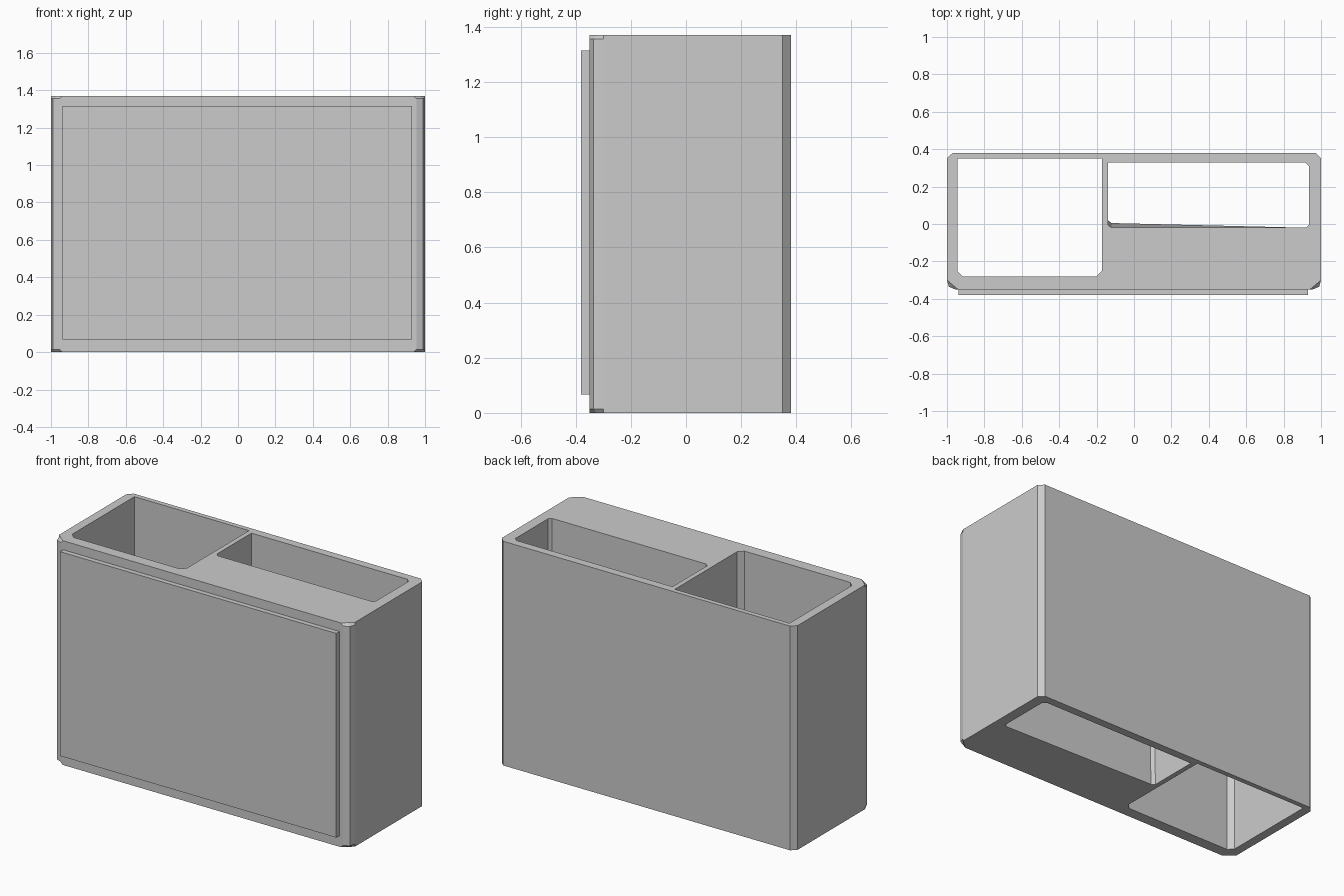
import bpy, bmesh

if "Cube" in bpy.data.objects:
    bpy.data.objects.remove(bpy.data.objects["Cube"])

H = 1.37


def loft(name, rings):
    """Closed solid through stacked rings of (x, y) points: [(z, points), ...]."""
    bm = bmesh.new()
    loops = [[bm.verts.new((x, y, z)) for x, y in pts] for z, pts in rings]
    n = len(loops[0])
    for a, b in zip(loops, loops[1:]):
        for i in range(n):
            j = (i + 1) % n
            bm.faces.new((a[i], a[j], b[j], b[i]))
    bm.faces.new(loops[0][::-1])
    bm.faces.new(loops[-1])
    bmesh.ops.recalc_face_normals(bm, faces=bm.faces)
    me = bpy.data.meshes.new(name)
    bm.to_mesh(me)
    bm.free()
    ob = bpy.data.objects.new(name, me)
    bpy.context.collection.objects.link(ob)
    return ob


def mirrored(half):
    return half + [(-x, y) for x, y in reversed(half)]


# Case: front corners have a double chamfer that flattens at top and bottom
end = mirrored([(0.94, -0.35), (0.97, -0.325), (1, -0.30), (1, 0.35), (0.97, 0.38)])
mid = mirrored([(0.955, -0.35), (0.99, -0.335), (1, -0.30), (1, 0.35), (0.97, 0.38)])
case = loft("case", [(0, end), (0.015, mid), (H - 0.015, mid), (H, end)])

# Wide compartment, open top and bottom, chamfered at the front corners
wide = [(-0.915, -0.28), (-0.20, -0.28), (-0.17, -0.25), (-0.17, 0.35),
        (-0.945, 0.35), (-0.945, -0.25)]
wide_cutter = loft("wide_compartment_cutter", [(-0.01, wide), (H + 0.01, wide)])


# Narrow compartment, whose front wall twists slightly toward the bottom
def narrow(y):
    return [(-0.12, y), (0.92, -0.02), (0.935, -0.005), (0.935, 0.31),
            (0.915, 0.33), (-0.14, 0.33), (-0.14, y + 0.015)]


narrow_cutter = loft("narrow_compartment_cutter",
                     [(-0.01, narrow(0.005)), (H + 0.01, narrow(-0.02))])

for cutter in (wide_cutter, narrow_cutter):
    cutter.hide_render = True
    mod = case.modifiers.new(cutter.name, 'BOOLEAN')
    mod.operation = 'DIFFERENCE'
    mod.solver = 'EXACT'
    mod.object = cutter
bpy.context.view_layer.objects.active = case
for mod in list(case.modifiers):
    bpy.ops.object.modifier_apply(modifier=mod.name)
for cutter in (wide_cutter, narrow_cutter):
    bpy.data.objects.remove(cutter)

# Raised front panel
panel = [(-0.937, -0.38), (0.93, -0.38), (0.93, -0.345), (-0.937, -0.345)]
loft("front_panel", [(0.067, panel), (1.315, panel)])
